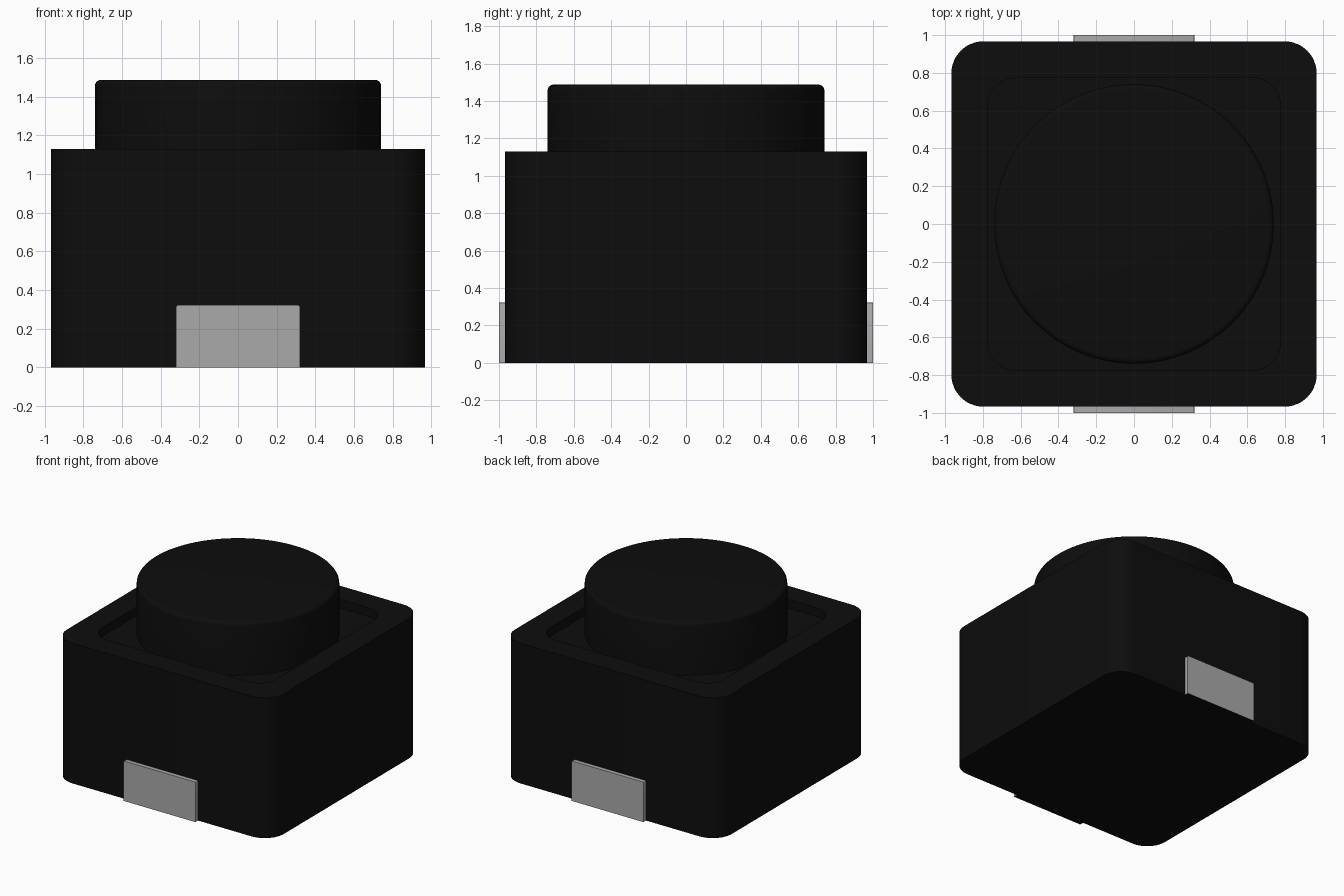
import bpy, bmesh, math

if "Cube" in bpy.data.objects:
    bpy.data.objects.remove(bpy.data.objects["Cube"])


def material(name, value):
    m = bpy.data.materials.new(name)
    m.use_nodes = True
    colour = (value, value, value, 1)
    m.diffuse_color = colour
    m.node_tree.nodes["Principled BSDF"].inputs["Base Color"].default_value = colour
    return m


black = material("black plastic", 0.004)
metal = material("grey metal", 0.4)


def rounded_square(half, radius, steps=12):
    c = half - radius
    points = []
    for corner, (sx, sy) in enumerate(((1, 1), (-1, 1), (-1, -1), (1, -1))):
        for i in range(steps + 1):
            a = math.pi / 2 * (corner + i / steps)
            points.append((sx * c + radius * math.cos(a), sy * c + radius * math.sin(a)))
    return points


def circle(radius, steps=96):
    return [(radius * math.cos(math.tau * i / steps), radius * math.sin(math.tau * i / steps))
            for i in range(steps)]


def loft(name, sections, mats):
    """Skin a stack of (outline, height) sections and cap both ends."""
    bm = bmesh.new()
    rings = [[bm.verts.new((x, y, z)) for x, y in pts] for pts, z in sections]
    for lower, upper in zip(rings, rings[1:]):
        n = len(lower)
        for i in range(n):
            j = (i + 1) % n
            bm.faces.new((lower[i], lower[j], upper[j], upper[i]))
    bm.faces.new(rings[0][::-1])
    bm.faces.new(rings[-1])
    return finish(name, bm, mats)


def finish(name, bm, mats):
    bmesh.ops.recalc_face_normals(bm, faces=bm.faces)
    mesh = bpy.data.meshes.new(name)
    bm.to_mesh(mesh)
    bm.free()
    obj = bpy.data.objects.new(name, mesh)
    bpy.context.collection.objects.link(obj)
    for m in mats:
        mesh.materials.append(m)
    bpy.ops.object.select_all(action='DESELECT')
    obj.select_set(True)
    bpy.context.view_layer.objects.active = obj
    bpy.ops.object.shade_smooth_by_angle(angle=math.radians(30))
    return obj


# Housing with a shallow recess in its top
TOP, FLOOR = 1.13, 1.06
outer = rounded_square(0.967, 0.17)
inner = rounded_square(0.775, 0.15)
loft("housing", [(outer, 0), (outer, TOP), (inner, TOP), (inner, FLOOR)], [black])

# Round button with a softened rim
R, H, SOFT = 0.74, 1.487, 0.03
button = [(circle(R), FLOOR - 0.02)]
for i in range(6):
    a = math.pi / 2 * i / 5
    button.append((circle(R - SOFT + SOFT * math.cos(a)), H - SOFT + SOFT * math.sin(a)))
loft("button", button, [black])

# Terminal plates at the front and back, with dark undersides
for name, side in (("front_terminal", -1), ("back_terminal", 1)):
    bm = bmesh.new()
    bmesh.ops.create_cube(bm, size=1)
    for v in bm.verts:
        v.co = (v.co.x * 0.64, side * (0.975 + v.co.y * 0.05), (v.co.z + 0.5) * 0.322)
    bmesh.ops.recalc_face_normals(bm, faces=bm.faces)
    corners = [e for e in bm.edges
               if all(v.co.z > 0.3 for v in e.verts)
               and abs(e.verts[0].co.x - e.verts[1].co.x) < 0.01]
    bmesh.ops.bevel(bm, geom=corners, offset=0.008, segments=2, profile=0.5, affect='EDGES')
    bm.normal_update()
    for f in bm.faces:
        f.material_index = 1 if f.normal.z < -0.5 else 0
    finish(name, bm, [metal, black])
